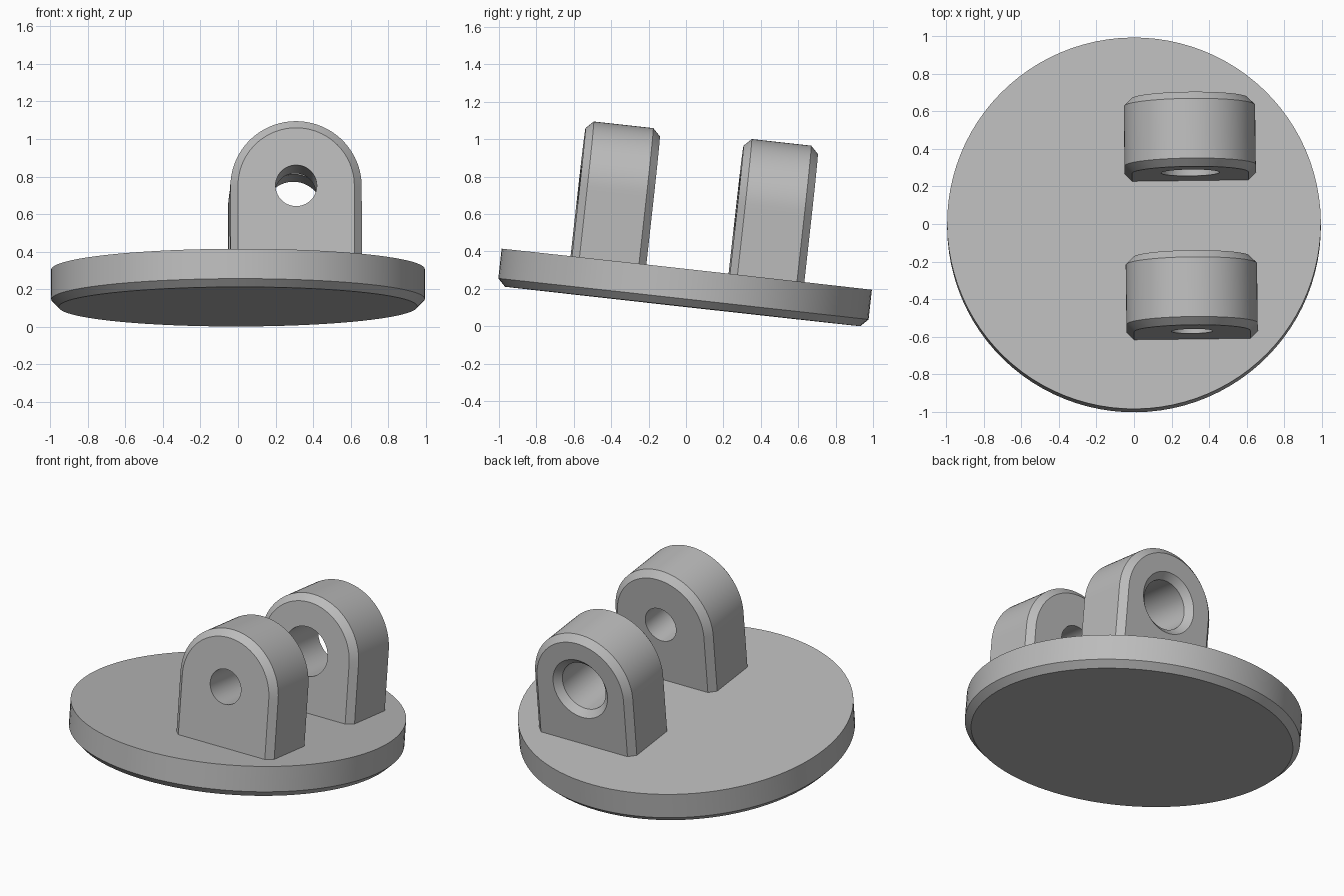
import bpy, bmesh
from math import sin, cos, pi, atan2, hypot, radians
from mathutils import Matrix

cube = bpy.data.objects.get("Cube")
if cube:
    bpy.data.objects.remove(cube)

# The whole bracket leans about x, with a slight turn about z
POSE = (Matrix.Translation((0, 0.004, 0.305))
        @ Matrix.Rotation(radians(0.7), 4, "Z")
        @ Matrix.Rotation(radians(-6.34), 4, "X"))

grey = bpy.data.materials.new("plain grey")
grey.use_nodes = True
colour = (0.5, 0.5, 0.5, 1)
grey.diffuse_color = colour
grey.node_tree.nodes["Principled BSDF"].inputs["Base Color"].default_value = colour


def build(name, rings, closed):
    """Skin a list of equal-length rings; cap the ends or join them in a loop."""
    bm = bmesh.new()
    loops = [[bm.verts.new(p) for p in ring] for ring in rings]
    pairs = list(zip(loops, loops[1:]))
    if closed:
        pairs.append((loops[-1], loops[0]))
    else:
        bm.faces.new(loops[0])
        bm.faces.new(loops[-1])
    for a, b in pairs:
        for i in range(len(a)):
            bm.faces.new((a[i - 1], a[i], b[i], b[i - 1]))
    bmesh.ops.recalc_face_normals(bm, faces=bm.faces)
    mesh = bpy.data.meshes.new(name)
    bm.to_mesh(mesh)
    bm.free()
    mesh.materials.append(grey)
    obj = bpy.data.objects.new(name, mesh)
    bpy.context.collection.objects.link(obj)
    obj.matrix_world = POSE
    bpy.ops.object.select_all(action="DESELECT")
    obj.select_set(True)
    bpy.context.view_layer.objects.active = obj
    bpy.ops.object.shade_smooth_by_angle(angle=radians(30))


# Round base plate with a chamfered lower rim
BASE_R, BASE_H, CHAMFER = 0.996, 0.2, 0.04
STEPS = 96
profile = [(BASE_R, 0), (BASE_R, CHAMFER - BASE_H), (BASE_R - CHAMFER, -BASE_H)]
build("base_plate",
      [[(r * cos(2 * pi * i / STEPS), r * sin(2 * pi * i / STEPS), z)
        for i in range(STEPS)] for r, z in profile], False)

# Lugs: arched outline around a bore, chamfered on both faces
LUG_X, LUG_R, BORE_Z, SINK = 0.303, 0.35, 0.38, 0.01
DROP = BORE_Z + SINK
corner = atan2(DROP, LUG_R)
angles = sorted([2 * pi * i / STEPS for i in range(STEPS)]
                + [pi + corner, 2 * pi - corner])


def outline(y, inset):
    ring = []
    for a in angles:
        x, z = cos(a), sin(a)
        if z >= 0:
            x, z = x * (LUG_R - inset), z * (LUG_R - inset)
        else:
            reach = min(LUG_R / max(abs(x), 1e-6), DROP / max(-z, 1e-6))
            x, z = x * reach * (LUG_R - inset) / LUG_R, z * reach
        ring.append((LUG_X + x, y, BORE_Z + z))
    return ring


def bore(y, r):
    return [(LUG_X + r * cos(a), y, BORE_Z + r * sin(a)) for a in angles]


def lug(name, y0, y1, hole):
    """hole lists (y, radius) from the back face to the front face."""
    rings = [outline(y0, CHAMFER), outline(y0 + CHAMFER, 0),
             outline(y1 - CHAMFER, 0), outline(y1, CHAMFER)]
    build(name, rings + [bore(y, r) for y, r in hole], True)


NEAR, FAR, PIN_R, SOCKET_R = 0.225, 0.625, 0.11, 0.155
lug("front_lug", -FAR, -NEAR, [(-NEAR, PIN_R), (-FAR, PIN_R)])
lug("rear_lug", NEAR, FAR, [(FAR, SOCKET_R + CHAMFER),
                            (FAR - CHAMFER, SOCKET_R), (NEAR, SOCKET_R)])
